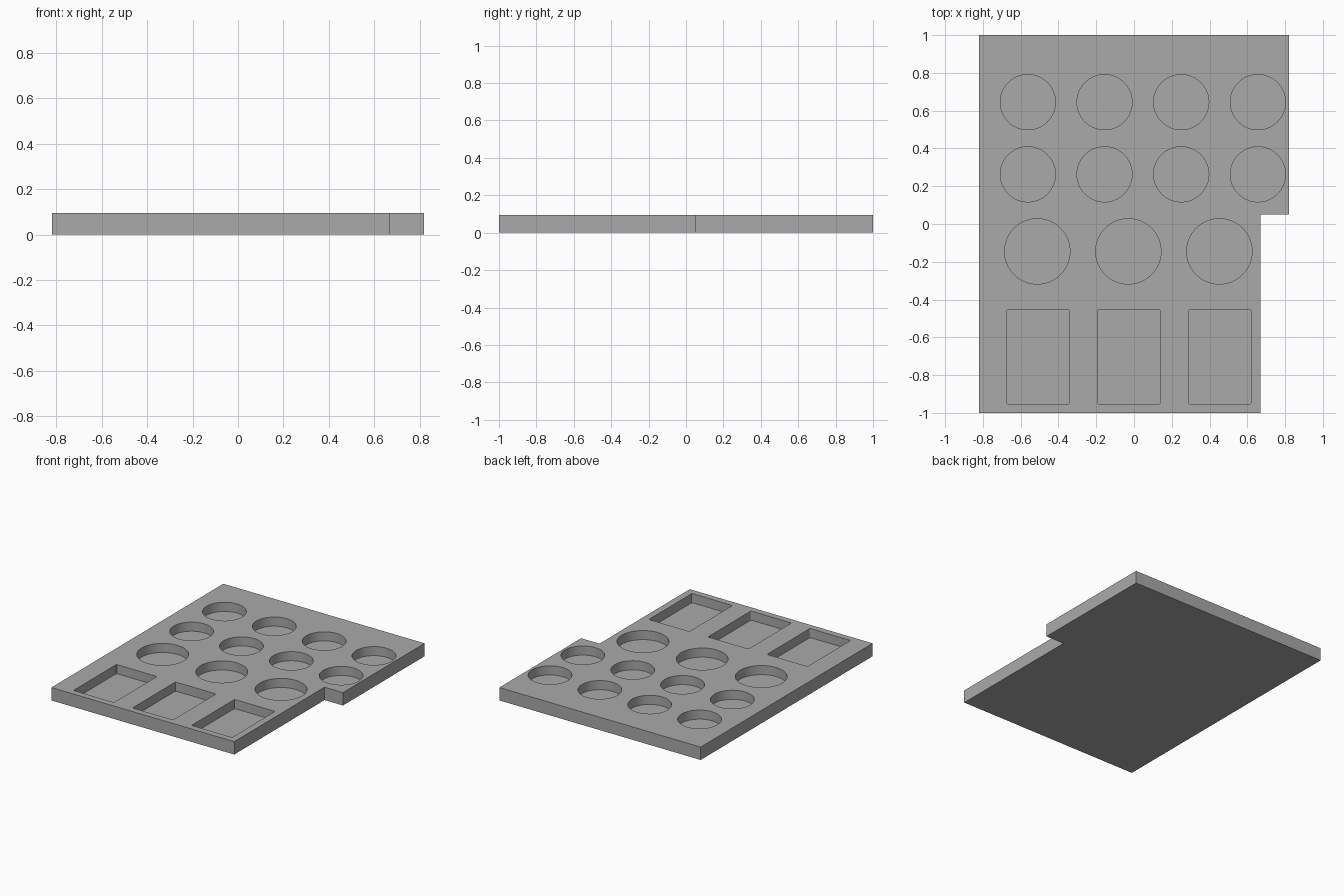
import bpy
import bmesh
from math import cos, sin, pi

if "Cube" in bpy.data.objects:
    bpy.data.objects.remove(bpy.data.objects["Cube"], do_unlink=True)

HEIGHT = 0.095
FLOOR = 0.028

grey = bpy.data.materials.new("plain grey")
grey.use_nodes = True
grey.diffuse_color = (0.4, 0.4, 0.4, 1)
grey.node_tree.nodes["Principled BSDF"].inputs["Base Color"].default_value = (0.4, 0.4, 0.4, 1)


def prism(bm, outline, z0, z1):
    """Extrude a closed outline from z0 up to z1."""
    face = bm.faces.new([bm.verts.new((x, y, z0)) for x, y in outline])
    top = bmesh.ops.extrude_face_region(bm, geom=[face])["geom"]
    verts = [v for v in top if isinstance(v, bmesh.types.BMVert)]
    bmesh.ops.translate(bm, verts=verts, vec=(0, 0, z1 - z0))


def arc(cx, cy, r, start, sweep, steps):
    return [(cx + r * cos(start + sweep * i / steps),
             cy + r * sin(start + sweep * i / steps)) for i in range(steps)]


def rounded_rectangle(cx, cy, w, h, r):
    points = []
    for i, (sx, sy) in enumerate([(1, 1), (-1, 1), (-1, -1), (1, -1)]):
        points += arc(cx + sx * (w / 2 - r), cy + sy * (h / 2 - r), r,
                      i * pi / 2, pi / 2 * 4 / 3, 4)
    return points


def make_object(name, bm):
    bmesh.ops.recalc_face_normals(bm, faces=bm.faces)
    mesh = bpy.data.meshes.new(name)
    bm.to_mesh(mesh)
    bm.free()
    mesh.materials.append(grey)
    obj = bpy.data.objects.new(name, mesh)
    bpy.context.collection.objects.link(obj)
    return obj


# Tray slab with a notch in its front left corner
bm = bmesh.new()
prism(bm, [(-0.82, -1), (0.67, -1), (0.67, 0.05), (0.82, 0.05), (0.82, 1), (-0.82, 1)],
      0, HEIGHT)
tray = make_object("tray", bm)

# Pocket cutters
bm = bmesh.new()
# Two rows of small round pockets
for y in (0.645, 0.263):
    for col in range(4):
        prism(bm, arc(-0.562 + 0.406 * col, y, 0.146, 0, 2 * pi, 64), FLOOR, 0.2)
# Row of large round pockets and row of rectangular pockets
for col in range(3):
    prism(bm, arc(-0.512 + 0.482 * col, -0.145, 0.173, 0, 2 * pi, 64), FLOOR, 0.2)
    prism(bm, rounded_rectangle(-0.508 + 0.481 * col, -0.703, 0.33, 0.5, 0.008), FLOOR, 0.2)
cutter = make_object("pocket_cutter", bm)
cutter.hide_render = True

# Cut the pockets and drop the cutter
cut = tray.modifiers.new("pockets", 'BOOLEAN')
cut.operation = 'DIFFERENCE'
cut.solver = 'EXACT'
cut.object = cutter
bpy.ops.object.select_all(action='DESELECT')
tray.select_set(True)
bpy.context.view_layer.objects.active = tray
bpy.ops.object.modifier_apply(modifier=cut.name)
bpy.data.objects.remove(cutter, do_unlink=True)
bpy.ops.object.shade_smooth_by_angle(angle=pi / 6)
